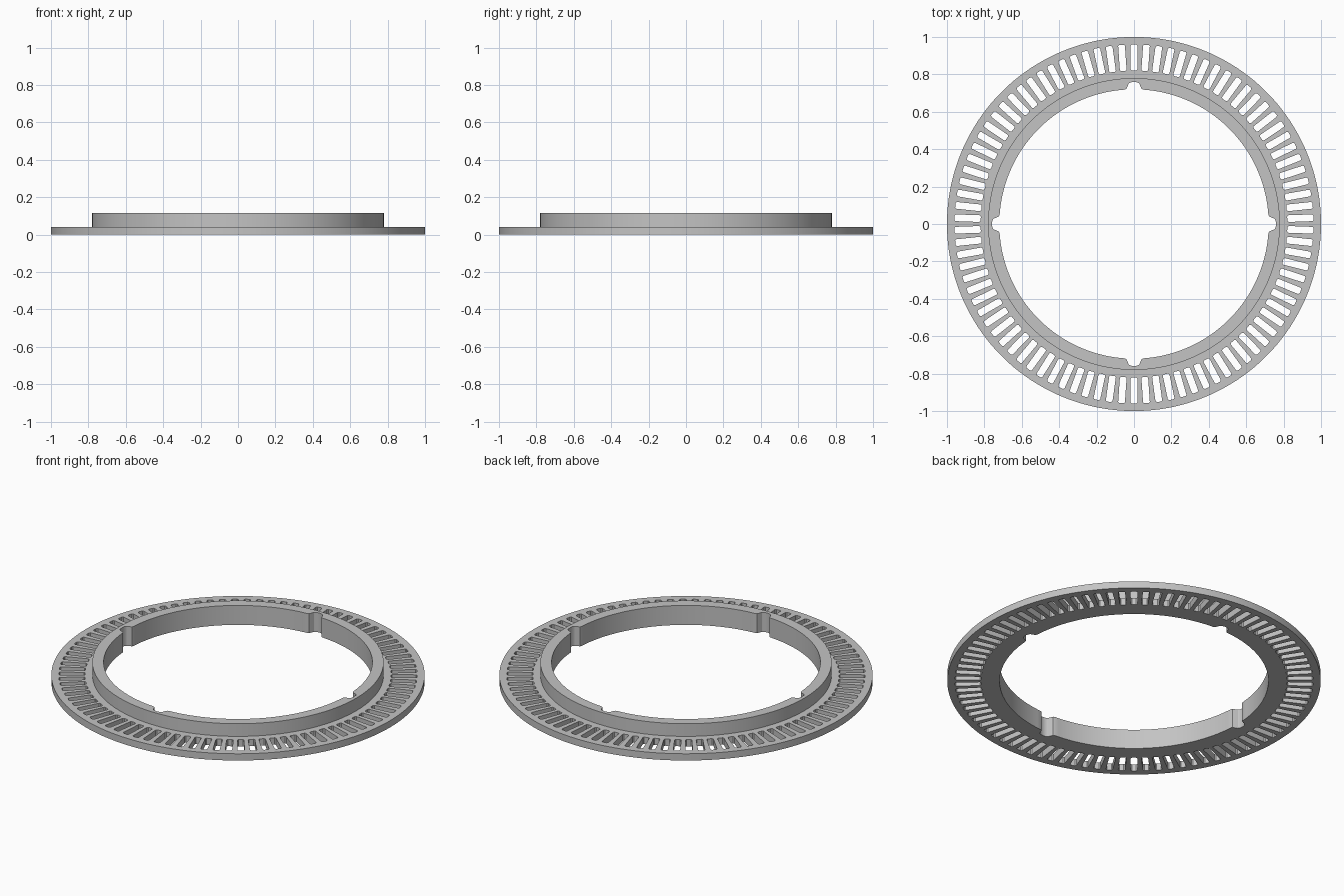
import bpy, bmesh
from math import sin, cos, pi, atan2, hypot, radians

cube = bpy.data.objects.get("Cube")
if cube:
    bpy.data.objects.remove(cube, do_unlink=True)

OUTER_R, COLLAR_R, BORE_R = 1.0, 0.78, 0.72
FLANGE_H, TOTAL_H = 0.04, 0.115
SLOTS, SLOT_IN, SLOT_OUT, SLOT_HALF, CORNER = 90, 0.82, 0.96, 0.018, 0.006
SEGMENTS = 180

grey = bpy.data.materials.new("plain grey")
grey.use_nodes = True
colour = (0.55, 0.55, 0.55, 1)
grey.diffuse_color = colour
grey.node_tree.nodes["Principled BSDF"].inputs["Base Color"].default_value = colour


def circle(radius):
    return [(radius * cos(2 * pi * i / SEGMENTS), radius * sin(2 * pi * i / SEGMENTS))
            for i in range(SEGMENTS)]


def turn(points, angle):
    c, s = cos(angle), sin(angle)
    return [(x * c - y * s, x * s + y * c) for x, y in points]


def slot_outline():
    # Radial slot along +x with clipped corners
    a, b, w, k = SLOT_IN, SLOT_OUT, SLOT_HALF, CORNER
    return [(a + k, -w), (b - k, -w), (b, k - w), (b, w - k),
            (b - k, w), (a + k, w), (a, w - k), (a, k - w)]


def bore_outline():
    # Quarter of the bore: a key notch on +x followed by an arc
    half = [(0.722, 0.041), (0.735, 0.035), (0.750, 0.029), (0.757, 0.020)]
    notch = [(x, -y) for x, y in half] + [(0.76, 0)] + half[::-1]
    start = atan2(0.05, BORE_R)
    steps = 40
    arc = [(BORE_R * cos(t), BORE_R * sin(t))
           for t in (start + (pi / 2 - 2 * start) * i / steps for i in range(steps + 1))]
    return [p for q in range(4) for p in turn(notch + arc, q * pi / 2)]


def plate(name, outlines, height, hidden, cut=None):
    """Extrude filled outlines, then drop the hidden joint faces."""
    curve = bpy.data.curves.new(name + "_outline", "CURVE")
    curve.dimensions = "2D"
    curve.fill_mode = "BOTH"
    curve.extrude = height / 2
    for outline in outlines:
        spline = curve.splines.new("POLY")
        spline.points.add(len(outline) - 1)
        for point, (x, y) in zip(spline.points, outline):
            point.co = (x, y, 0, 1)
        spline.use_cyclic_u = True
    helper = bpy.data.objects.new(name + "_outline", curve)
    bpy.context.collection.objects.link(helper)
    graph = bpy.context.evaluated_depsgraph_get()
    mesh = bpy.data.meshes.new_from_object(helper.evaluated_get(graph))
    bpy.data.objects.remove(helper, do_unlink=True)
    bpy.data.curves.remove(curve)

    bm = bmesh.new()
    bm.from_mesh(mesh)
    bmesh.ops.remove_doubles(bm, verts=bm.verts, dist=0.0001)
    bmesh.ops.translate(bm, verts=bm.verts, vec=(0, 0, height / 2))
    bmesh.ops.recalc_face_normals(bm, faces=bm.faces)
    if cut:
        bmesh.ops.bisect_plane(bm, geom=bm.verts[:] + bm.edges[:] + bm.faces[:],
                               plane_co=(0, 0, cut), plane_no=(0, 0, 1))
    bm.normal_update()
    bmesh.ops.delete(bm, geom=[f for f in bm.faces if hidden(f)], context="FACES")
    bm.to_mesh(mesh)
    bm.free()

    mesh.name = name
    mesh.materials.clear()
    mesh.materials.append(grey)
    obj = bpy.data.objects.new(name, mesh)
    bpy.context.collection.objects.link(obj)
    bpy.ops.object.select_all(action="DESELECT")
    obj.select_set(True)
    bpy.context.view_layer.objects.active = obj
    bpy.ops.object.shade_smooth_by_angle(angle=radians(30))
    return obj


def joint_wall(face):
    # Upright wall where the flange meets the collar
    c = face.calc_center_median()
    return (abs(face.normal.z) < 0.5 and c.z < FLANGE_H
            and abs(hypot(c.x, c.y) - COLLAR_R) < 0.005)


# Flat outer flange with its ring of radial slots
slots = [turn(slot_outline(), pi / 2 + 2 * pi * i / SLOTS) for i in range(SLOTS)]
plate("slotted_flange", [circle(OUTER_R), circle(COLLAR_R)] + slots, FLANGE_H, joint_wall)

# Raised collar with four key notches in its bore
plate("notched_collar", [circle(COLLAR_R), bore_outline()], TOTAL_H, joint_wall, FLANGE_H)
